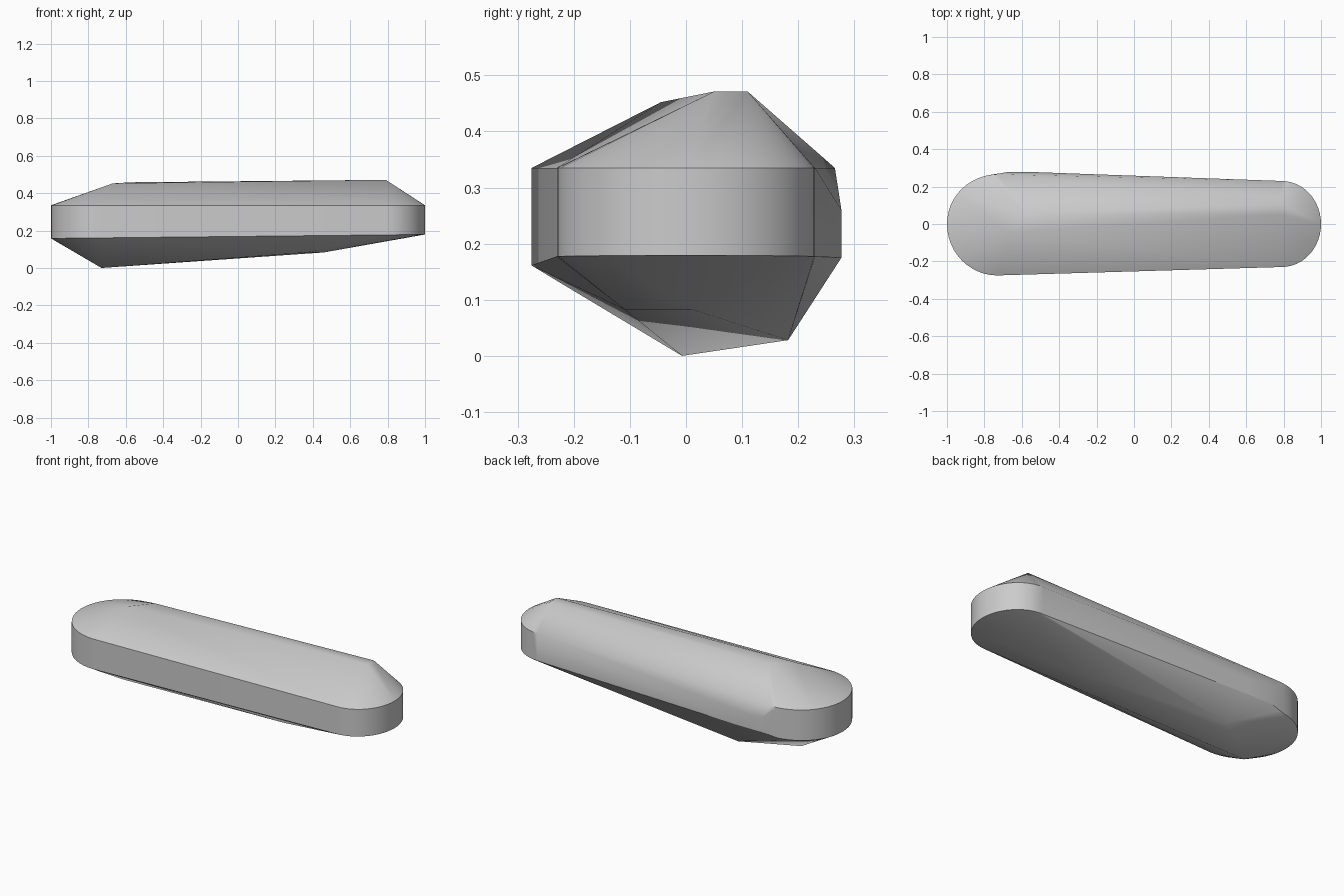
import bpy, bmesh, math

cube = bpy.data.objects.get("Cube")
if cube:
    bpy.data.objects.remove(cube, do_unlink=True)

SEGMENTS = 24
RIM_TOP = 0.335


def end_arc(cx, rx, ry, start):
    """Half ellipse of outline points, running counter-clockwise."""
    angles = [math.radians(start) + math.pi * i / SEGMENTS for i in range(SEGMENTS + 1)]
    return [(cx + rx * math.cos(a), ry * math.sin(a)) for a in angles]


# Rounded outline: narrow left end, broad right end
outline = end_arc(0.79, 0.21, 0.23, -90)
outline += [(x, y if y < 0 else y * 0.965) for x, y in end_arc(-0.73, 0.27, 0.275, 90)]

points = [(x, y, RIM_TOP) for x, y in outline]
points += [(x, y, 0.158 + 0.0105 * (x + 1)) for x, y in outline]

# Bulge on the back wall
points += [(x, 0.277, z) for x in (-0.68, -0.52) for z in (0.175, 0.26)]

# Faceted crown
points += [(-0.67, -0.045, 0.452), (-0.57, 0.055, 0.458),
           (0.79, 0.05, 0.471), (0.79, 0.11, 0.471)]

# Faceted keel
points += [(-0.73, -0.007, 0.0), (-0.46, 0.182, 0.028),
           (0.46, 0.01, 0.083), (0.37, -0.11, 0.083)]

# Wrap the points into one solid body
bm = bmesh.new()
for p in points:
    bm.verts.new(p)
bmesh.ops.remove_doubles(bm, verts=bm.verts, dist=0.002)
hull = bmesh.ops.convex_hull(bm, input=bm.verts)
loose = {v for v in hull["geom_interior"] + hull["geom_unused"]
         if isinstance(v, bmesh.types.BMVert)}
bmesh.ops.delete(bm, geom=list(loose), context="VERTS")
bmesh.ops.dissolve_limit(bm, angle_limit=math.radians(0.5), verts=bm.verts, edges=bm.edges)
bmesh.ops.recalc_face_normals(bm, faces=bm.faces)

mesh = bpy.data.meshes.new("body")
bm.to_mesh(mesh)
bm.free()
body = bpy.data.objects.new("body", mesh)
bpy.context.collection.objects.link(body)

# Plain grey finish
grey = bpy.data.materials.new("grey")
grey.use_nodes = True
grey.diffuse_color = (0.6, 0.6, 0.6, 1)
grey.node_tree.nodes["Principled BSDF"].inputs["Base Color"].default_value = (0.6, 0.6, 0.6, 1)
mesh.materials.append(grey)

bpy.ops.object.select_all(action="DESELECT")
body.select_set(True)
bpy.context.view_layer.objects.active = body
bpy.ops.object.shade_smooth_by_angle(angle=math.radians(30))
